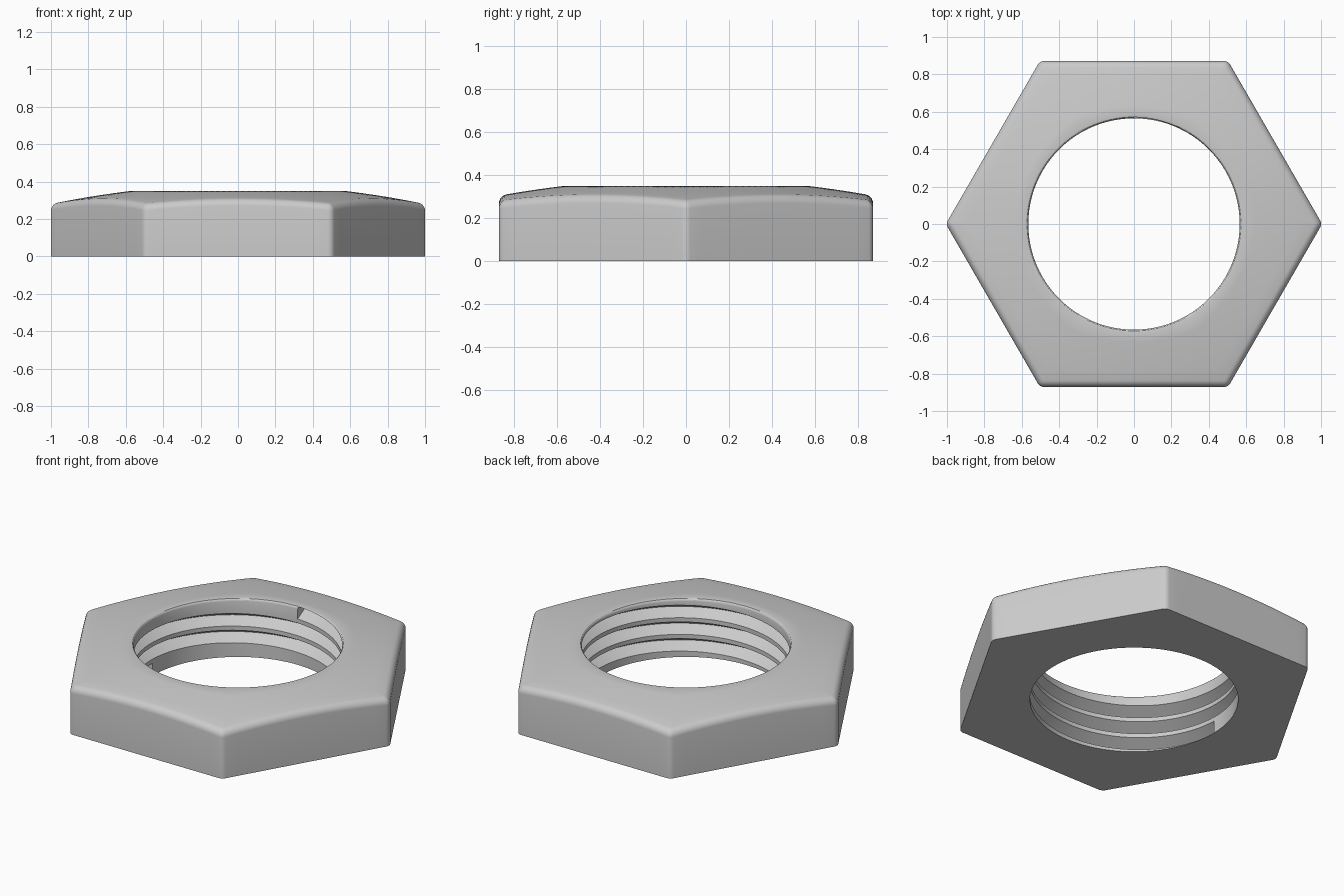
import bpy, bmesh
from math import sin, cos, atan, sqrt, radians, pi

if "Cube" in bpy.data.objects:
    bpy.data.objects.remove(bpy.data.objects["Cube"])

APOTHEM, CORNER_R, FILLET = 0.8714, 0.04, 0.035
BORE, RIM, HEIGHT, DOME_R = 0.565, 0.015, 0.35, 4.8
PITCH, DEPTH, HALF_W = 0.1, 0.065, 0.0375


def dome(r):
    return HEIGHT - (r * r - 0.57 ** 2) / (2 * DOME_R)


def hex_radius(phi, inset=0.0):
    """Polar radius of the rounded hexagon, phi measured from nearest corner."""
    a, r = APOTHEM - inset, max(CORNER_R - inset, 0.002)
    c = (a - r) / cos(pi / 6)
    if abs(phi) < atan(r * 0.5 / (c + r * cos(pi / 6))):
        return c * cos(phi) + sqrt(r * r - (c * sin(phi)) ** 2)
    return a / cos(pi / 6 - abs(phi))


def make_object(name, bm):
    bmesh.ops.recalc_face_normals(bm, faces=bm.faces)
    mesh = bpy.data.meshes.new(name)
    bm.to_mesh(mesh)
    bm.free()
    ob = bpy.data.objects.new(name, mesh)
    bpy.context.collection.objects.link(ob)
    return ob


def skin(bm, rows, closed):
    """Bridge rows of vertices whose cross-sections are closed loops."""
    n, m = len(rows), len(rows[0])
    for i in range(n if closed else n - 1):
        a, b = rows[i], rows[(i + 1) % n]
        for j in range(m):
            k = (j + 1) % m
            bm.faces.new((a[j], a[k], b[k], b[j]))


# Angles around the hexagon, denser at the rounded corners
tangent = atan(CORNER_R * 0.5 / ((APOTHEM - CORNER_R) / cos(pi / 6) + CORNER_R * cos(pi / 6)))
half = [tangent * f for f in (0.33, 0.66, 1)]
half += [tangent + (pi / 6 - tangent) * i / 9 for i in range(1, 10)]
offsets = [-p for p in reversed(half[:-1])] + [0] + half

# Nut body: one closed radial section per angle
bm = bmesh.new()
rows = []
for k in range(6):
    for phi in offsets:
        theta = k * pi / 3 + phi
        outer = hex_radius(phi)
        section = [(BORE, 0), (outer, 0)]
        for i in range(6):
            t = i * pi / 10
            r = hex_radius(phi, FILLET * (1 - cos(t)))
            section.append((r, dome(r) - FILLET * (1 - sin(t))))
        inner = BORE + RIM
        last = section[-1][0]
        for i in range(1, 6):
            r = last + (inner - last) * i / 5
            section.append((r, dome(r)))
        top = dome(inner)
        for i in range(1, 4):
            t = i * pi / 6
            section.append((inner - RIM * sin(t), top - RIM * (1 - cos(t))))
        rows.append([bm.verts.new((r * cos(theta), r * sin(theta), z)) for r, z in section])
skin(bm, rows, True)
nut = make_object("hex_nut", bm)

# Helical V-groove cutter for the internal thread
bm = bmesh.new()
rows = []
steps = 264
extra = 0.02
wide = HALF_W * (DEPTH + extra) / DEPTH
for i in range(steps + 1):
    turn = 2.75 * i / steps
    theta = radians(90) - turn * 2 * pi
    zc = 0.312 - PITCH * turn
    rows.append([bm.verts.new((r * cos(theta), r * sin(theta), zc + dz))
                 for r, dz in ((BORE - extra, -wide), (BORE + DEPTH, 0), (BORE - extra, wide))])
skin(bm, rows, False)
bm.faces.new(rows[0])
bm.faces.new(rows[-1])
cutter = make_object("thread_cutter", bm)
cutter.hide_render = True

# Cut the thread and shade
bpy.context.view_layer.objects.active = nut
nut.select_set(True)
mod = nut.modifiers.new("thread", 'BOOLEAN')
mod.operation = 'DIFFERENCE'
mod.solver = 'EXACT'
mod.object = cutter
bpy.ops.object.modifier_apply(modifier=mod.name)
bpy.data.objects.remove(cutter)
bpy.ops.object.shade_smooth_by_angle(angle=radians(30))
